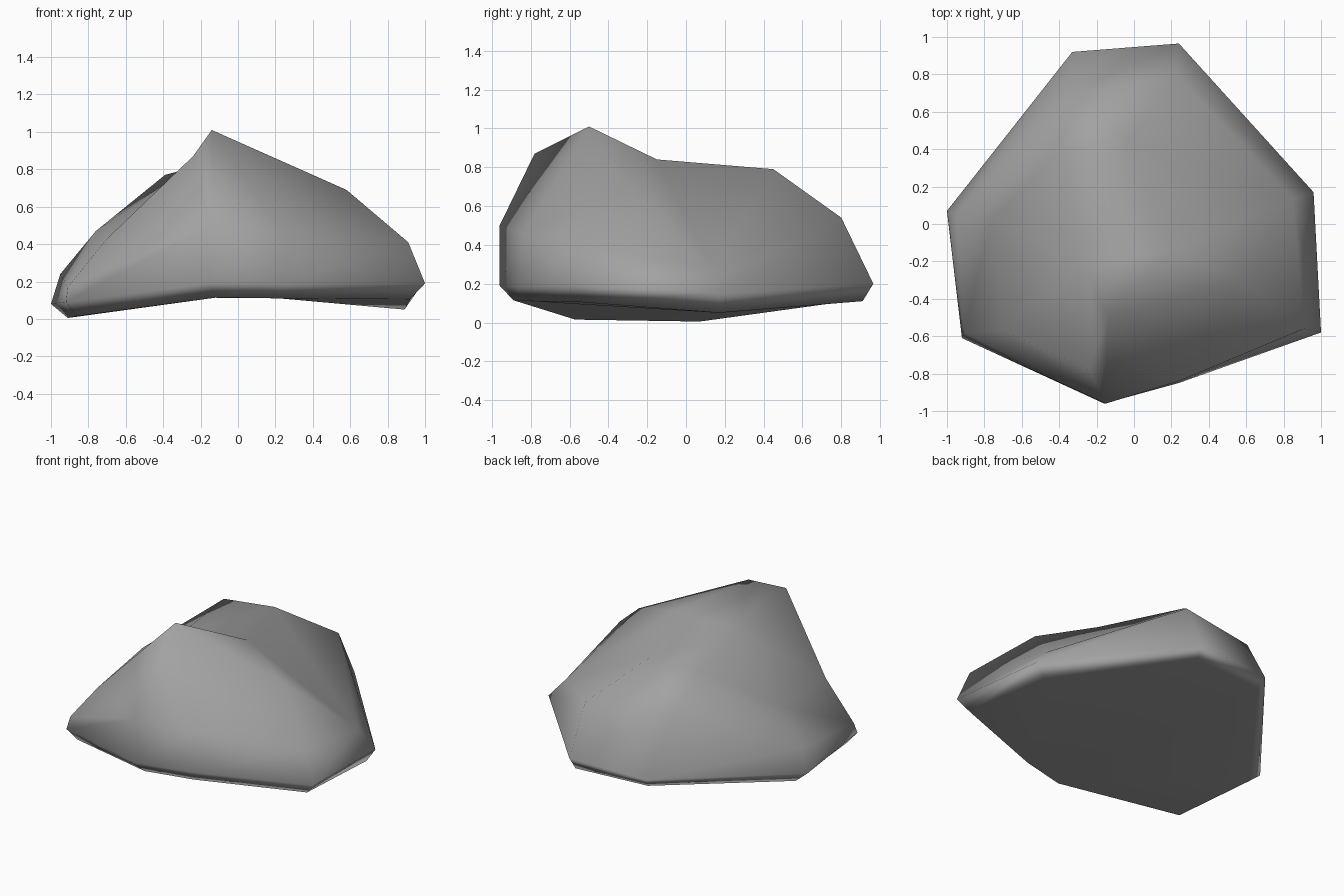
import bpy
import bmesh

default = bpy.data.objects.get("Cube")
if default:
    bpy.data.objects.remove(default, do_unlink=True)

# Stone material
stone = bpy.data.materials.new("stone_grey")
stone.use_nodes = True
grey = (0.36, 0.36, 0.36, 1)
stone.diffuse_color = grey
shader = stone.node_tree.nodes["Principled BSDF"]
shader.inputs["Base Color"].default_value = grey
shader.inputs["Roughness"].default_value = 0.9

# Eight-sided rings: underside, widest belt, shoulder
underside = [(-.91, .07, .005), (-.86, -.57, .015), (-.11, -.89, .115), (.22, -.805, .11),
             (.92, -.54, .105), (.89, .17, .05), (.23, .91, .11), (-.31, .87, .115)]
belt = [(-1, .07, .08), (-.92, -.61, .09), (-.16, -.96, .19), (.24, -.85, .185),
        (1, -.58, .19), (.96, .17, .15), (.24, .965, .2), (-.33, .92, .18)]
shoulder = [(-.95, .05, .24), (-.91, -.58, .17), (-.15, -.96, .5), (.24, -.84, .46),
            (.91, -.56, .41), (.85, .13, .28), (.23, .8, .54), (-.38, .68, .55)]

# Crown points: peak, brow, saddle, valley, back humps, side hump, flanks
crown = {"P": (-.14, -.5, 1.01), "Q": (-.24, -.78, .87), "S": (.18, -.15, .84),
         "V": (-.28, -.2, .8), "H": (-.39, .4, .77), "K": (-.03, .45, .79),
         "W": (.58, -.3, .69), "A": (-.76, .02, .47), "B": (-.7, -.57, .43)}

# Crown triangles; a to h are the shoulder points in order
crown_faces = ("ahH aHA abA bBA bcB BVA AVH BQV QPV BcQ cPQ cdP dWP deW PWS PSV "
               "VSK VKH SWf SfK fgK ghK hHK efW").split()

bm = bmesh.new()
rings = [[bm.verts.new(p) for p in ring] for ring in (underside, belt, shoulder)]

# Arched underside: left flat, middle strip, right flat
for panel in ((0, 1, 2, 7), (2, 3, 6, 7), (3, 4, 5, 6)):
    bm.faces.new([rings[0][i] for i in panel])
for low, high in zip(rings, rings[1:]):
    for i in range(len(low)):
        j = (i + 1) % len(low)
        bm.faces.new((low[i], low[j], high[j], high[i]))

points = dict(zip("abcdefgh", rings[-1]))
points.update({name: bm.verts.new(p) for name, p in crown.items()})
for tri in crown_faces:
    bm.faces.new([points[name] for name in tri])
bmesh.ops.recalc_face_normals(bm, faces=bm.faces)
for face in bm.faces:
    face.smooth = True

mesh = bpy.data.meshes.new("boulder")
bm.to_mesh(mesh)
bm.free()
mesh.materials.append(stone)
boulder = bpy.data.objects.new("boulder", mesh)
bpy.context.collection.objects.link(boulder)

# Soft shading that keeps the broad faces calm
weighted = boulder.modifiers.new("soft_normals", "WEIGHTED_NORMAL")
weighted.weight = 50
